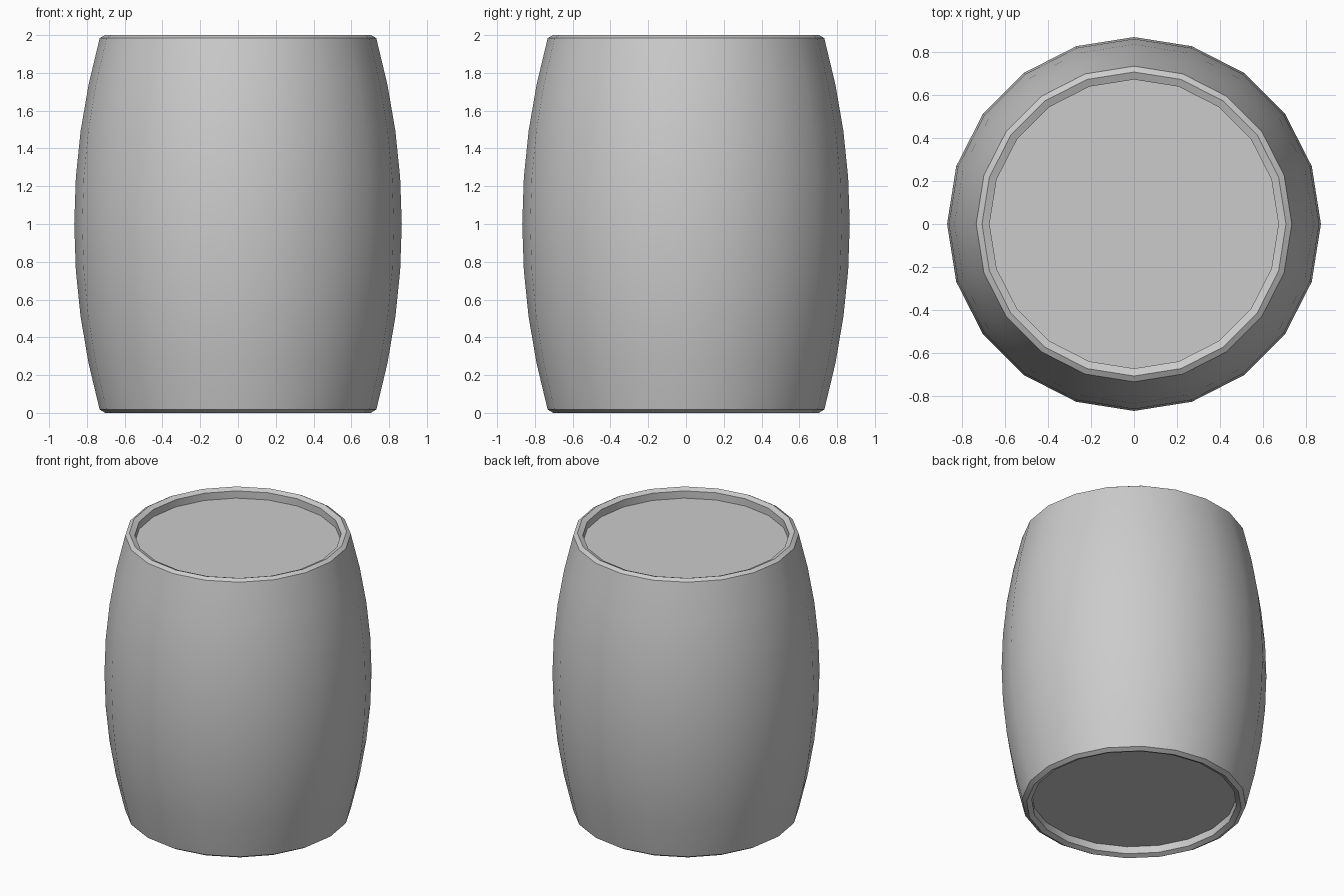
import bpy, bmesh, math

if "Cube" in bpy.data.objects:
    bpy.data.objects.remove(bpy.data.objects["Cube"])

SIDES = 20


def lathe(name, profile):
    """Revolve (radius, z) points around z; radius 0 ends close with a cap."""
    bm = bmesh.new()
    rings = []
    for r, z in profile:
        rings.append([bm.verts.new((r * math.cos(2 * math.pi * i / SIDES),
                                    r * math.sin(2 * math.pi * i / SIDES), z))
                      for i in range(SIDES)])
    for a, b in zip(rings, rings[1:]):
        for i in range(SIDES):
            j = (i + 1) % SIDES
            bm.faces.new((a[i], a[j], b[j], b[i]))
    bm.faces.new(rings[0][::-1])
    bm.faces.new(rings[-1])
    bmesh.ops.recalc_face_normals(bm, faces=bm.faces)
    mesh = bpy.data.meshes.new(name)
    bm.to_mesh(mesh)
    bm.free()
    obj = bpy.data.objects.new(name, mesh)
    bpy.context.collection.objects.link(obj)
    return obj


# Bulging stave wall, a shallow parabola between the two rims
wall = []
for k in range(9):
    z = 0.018 + (1.984 - 0.018) * k / 8
    t = (z - 1) / 0.984
    wall.append((0.867 - 0.135 * t * t, z))

# Bevelled rims and recessed lids at both ends
lower_rim = [(0.67, 0.067), (0.67, 0.015), (0.703, 0.0)]
upper_rim = [(0.705, 2.0), (0.67, 1.985), (0.67, 1.933)]

barrel = lathe("barrel", lower_rim + wall + upper_rim)
bpy.context.view_layer.objects.active = barrel
barrel.select_set(True)
bpy.ops.object.shade_smooth_by_angle(angle=math.radians(30))
